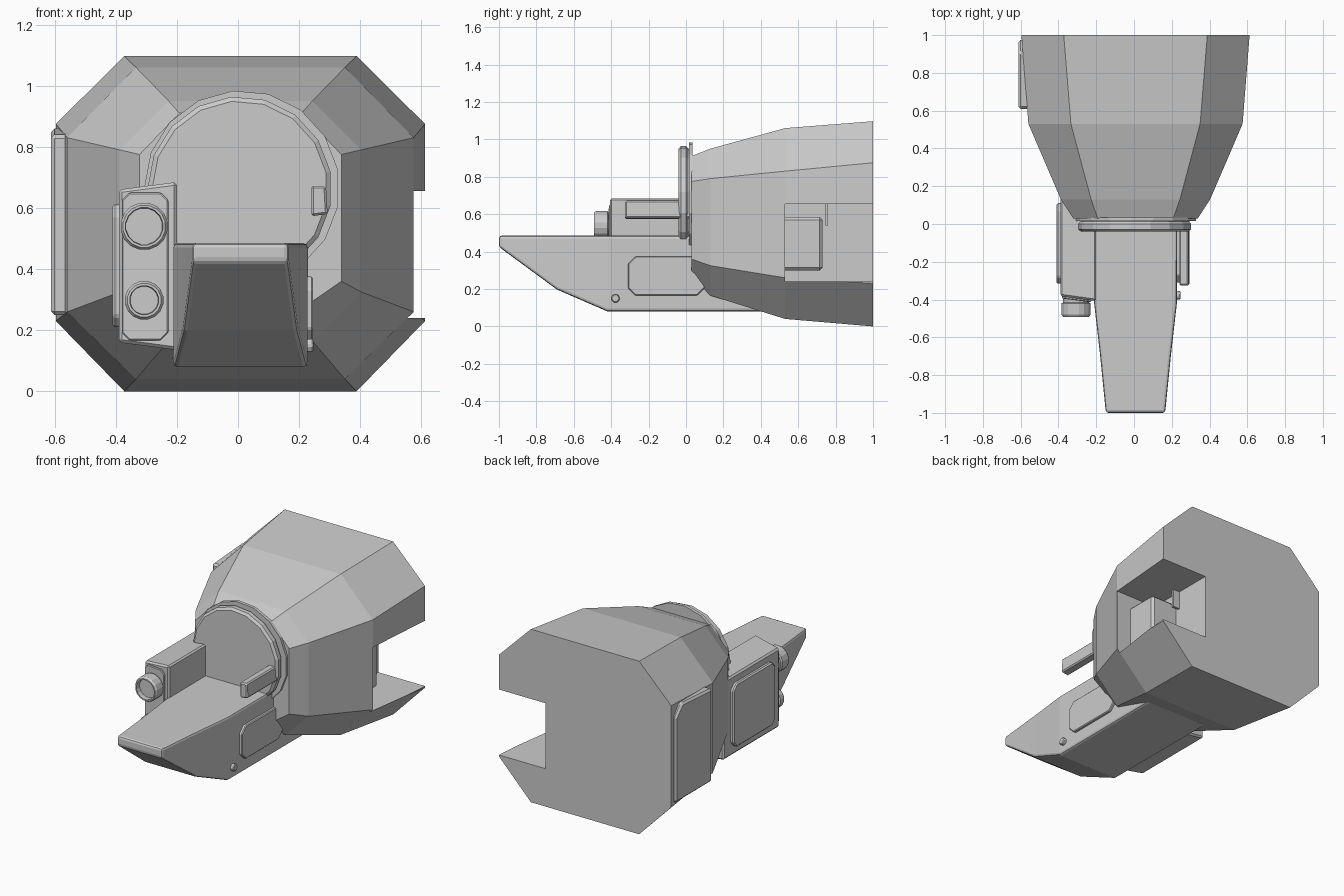
import bpy, bmesh, math

if "Cube" in bpy.data.objects:
    bpy.data.objects.remove(bpy.data.objects["Cube"])

CX = 0.008


def loft(name, rings, bevel=0.0, segs=1):
    """Skin equal-length rings of points and cap both ends."""
    bm = bmesh.new()
    vs = [[bm.verts.new(p) for p in r] for r in rings]
    n = len(rings[0])
    for a, b in zip(vs, vs[1:]):
        for i in range(n):
            j = (i + 1) % n
            bm.faces.new((a[i], a[j], b[j], b[i]))
    bm.faces.new(vs[0])
    bm.faces.new(vs[-1])
    bmesh.ops.recalc_face_normals(bm, faces=bm.faces)
    me = bpy.data.meshes.new(name)
    bm.to_mesh(me)
    bm.free()
    ob = bpy.data.objects.new(name, me)
    bpy.context.collection.objects.link(ob)
    if bevel:
        m = ob.modifiers.new("bevel", 'BEVEL')
        m.width, m.segments = bevel, segs
        m.limit_method, m.angle_limit = 'ANGLE', math.radians(40)
    return ob


def prism_x(name, pts, x0, x1, bevel=0.0):
    return loft(name, [[(x, y, z) for y, z in pts] for x in (x0, x1)], bevel)


def chamfered(u0, u1, v0, v1, c):
    return [(u0 + c, v0), (u1 - c, v0), (u1, v0 + c), (u1, v1 - c),
            (u1 - c, v1), (u0 + c, v1), (u0, v1 - c), (u0, v0 + c)]


def rect(u0, u1, v0, v1):
    return [(u0, v0), (u1, v0), (u1, v1), (u0, v1)]


def turned(name, x, z, profile, n):
    """Low-poly turned part along y from (y, radius) stations."""
    return loft(name, [[(x + r * math.cos(2 * math.pi * (i + .5) / n), y,
                         z + r * math.sin(2 * math.pi * (i + .5) / n))
                        for i in range(n)] for y, r in profile])


# octagonal rear housing: y, half width, half flat, z low, side low, side high, z high
stations = [(0.03, .33, .20, .27, .36, .775, .91),
            (0.13, .395, .235, .165, .325, .79, .95),
            (0.53, .567, .342, .04, .26, .83, 1.06),
            (1.00, .604, .38, .0, .23, .875, 1.097)]
housing = loft("rear_housing", [
    [(CX + x, y, z) for x, z in ((-f, z0), (f, z0), (w, z1), (w, z2),
                                 (f, z3), (-f, z3), (-w, z2), (-w, z1))]
    for y, w, f, z0, z1, z2, z3 in stations])

# open notch in the rear right corner
cutter = prism_x("notch_cutter", rect(.53, 1.2, .24, .655), .285, .9)
cutter.hide_render = True
m = housing.modifiers.new("notch", 'BOOLEAN')
m.object, m.operation, m.solver = cutter, 'DIFFERENCE', 'EXACT'
bpy.context.view_layer.objects.active = housing
bpy.ops.object.modifier_apply(modifier="notch")
bpy.data.objects.remove(cutter)

# fittings inside the notch
prism_x("notch_block", rect(.50, .73, .30, .585), .27, .47, .015)
prism_x("notch_tab", rect(.745, .76, .54, .655), .27, .33)

# side panel on the left of the housing
prism_x("housing_side_panel",
        [(.61, .25), (.61, .84), (.91, .86), (.975, .79), (.975, .25)],
        -.612, -.54, .012)

# round bulkhead: thin backing plate and bevelled disc
turned("bulkhead_plate", .013, .665, [(.015, .32), (.035, .32)], 17)
turned("bulkhead_disc", .006, .663,
       [(-.04, .287), (-.028, .302), (0, .302), (.012, .29), (.03, .29)], 17)

# tapered prow
loft("prow", [[(CX - w, y, z), (CX + w, y, z), (CX + w, y, .485), (CX - w, y, .485)]
              for y, w, z in ((-1, .157, .425), (-.69, .188, .197),
                              (-.42, .219, .08), (.45, .222, .08))], .014, 2)
prism_x("prow_side_panel", chamfered(-.31, .10, .165, .375, .04), .20, .245, .005)
n = 6
prism_x("prow_bolt", [(-.377 + .025 * math.cos(math.tau * i / n),
                       .15 + .025 * math.sin(math.tau * i / n)) for i in range(n)],
        .20, .247, .005)

# small arm on the right of the bulkhead
loft("right_arm", [[(.24, y, .573), (.293, y, .58), (.288, y, .672), (.24, y, .672)]
                   for y in (-.325, .04)], .007)

# twin-lens box on the left
loft("lens_box", [[(-.39, y0, .16), (-.20, y1, .135), (-.20, y1, .685), (-.39, y0, .66)]
                  for y0, y1 in ((-.382, -.408), (.18, .18))], .01)
loft("lens_face_plate",
     [[(x, y - .13 * (x + .3), z) for x, z in chamfered(-.38, -.228, .167, .65, .025)]
      for y in (-.405, -.38)], .004)
prism_x("lens_box_side_panel", chamfered(-.315, .11, .21, .612, .035), -.411, -.37, .008)

# hollow lens barrels
for name, z, r, y in (("upper_lens", .54, .078, -.492), ("lower_lens", .298, .064, -.465)):
    turned(name, -.307, z,
           [(-.38, r - .008), (-.415, r - .008), (-.42, r), (y + .012, r),
            (y, r - .008), (y, r - .016), (y + .03, r - .018)], 16)
